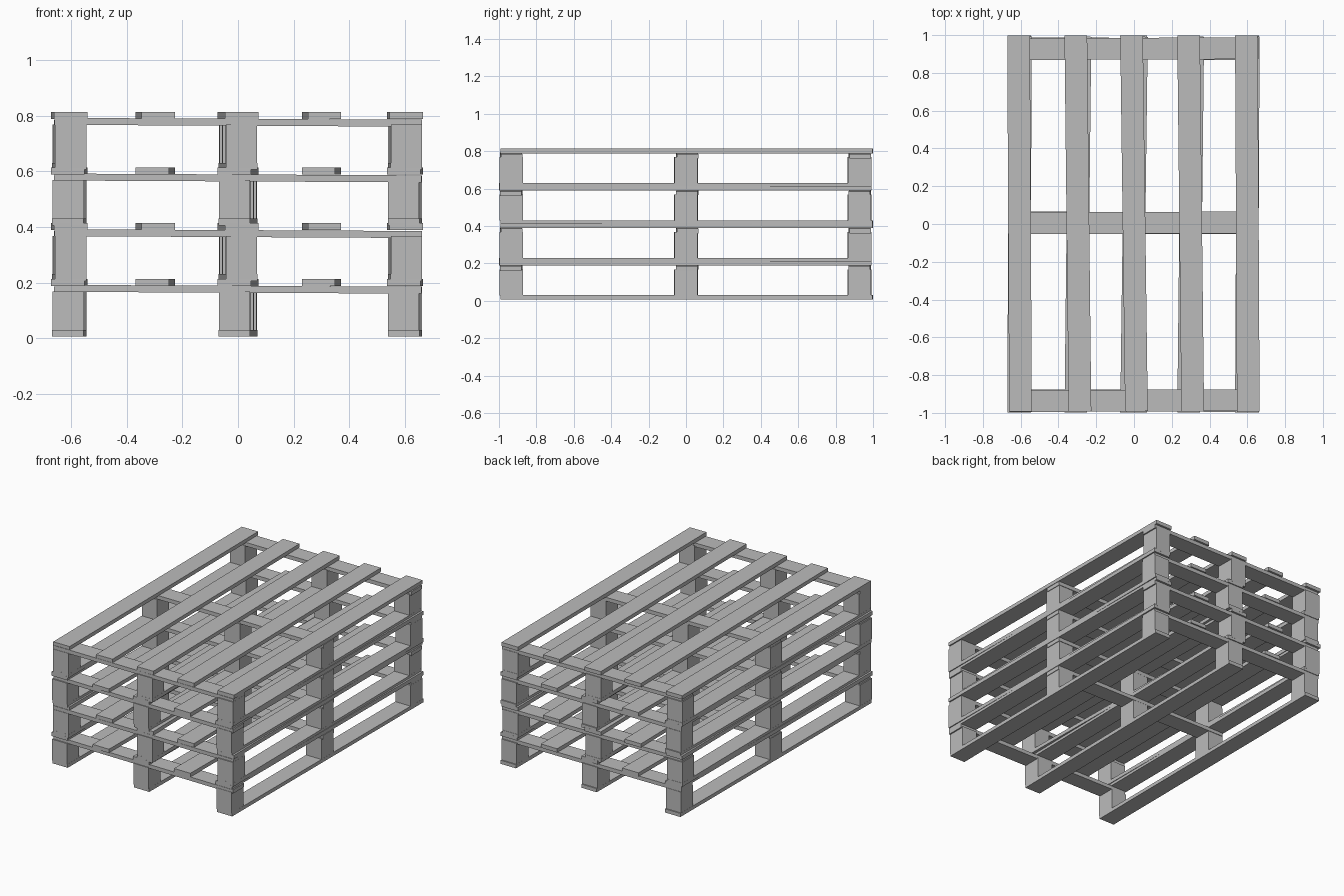
import bpy
from math import atan2
from mathutils import Matrix, Vector

cube = bpy.data.objects.get("Cube")
if cube:
    bpy.data.objects.remove(cube, do_unlink=True)

wood = bpy.data.materials.new("grey_wood")
wood.use_nodes = True
GREY = (0.5, 0.5, 0.5, 1)
wood.diffuse_color = GREY
wood.node_tree.nodes["Principled BSDF"].inputs["Base Color"].default_value = GREY


def box(name, centre, size, turn=0.0, tilt=0.0):
    """Plank or block, turned about z and tilted about y."""
    bpy.ops.mesh.primitive_cube_add(size=1)
    ob = bpy.context.object
    ob.name = name
    ob.data.transform(Matrix.Translation(Vector(centre))
                      @ Matrix.Rotation(turn, 4, "Z")
                      @ Matrix.Rotation(tilt, 4, "Y")
                      @ Matrix.Diagonal((*size, 1)))
    ob.data.materials.append(wood)


PITCH = 0.2
# Lengthwise lines: name, x at mid length, sideways drift from back to front
LINES = [("left", 0.6, 0.005), ("inner_left", 0.3, 0.011), ("middle", 0, 0.013),
         ("inner_right", -0.297, 0.011), ("right", -0.606, 0.005)]
# Crosswise rows: name, y centre, block depth
ROWS = [("front", -0.935, 0.125), ("centre", 0, 0.125), ("back", 0.928, 0.125)]


def pallet(level):
    z = level * PITCH
    flip = 1 if level % 2 else -1      # alternate pallets are turned end for end
    tag = f"pallet_{level + 1}"

    for side, x, drift in LINES:
        turn = flip * atan2(drift, 1)
        # deck board
        box(f"{tag}_{side}_deck_board", (x, 0.003 * flip, z + 0.201),
            (0.12, 1.99, 0.025), turn)
        if side.startswith("inner"):
            continue
        # bottom runner
        box(f"{tag}_{side}_runner", (x, -0.003 * flip, z + 0.018),
            (0.113, 1.99, 0.024), turn)
        # spacer blocks
        for row, y, depth in ROWS:
            box(f"{tag}_{side}_{row}_block", (x - y * drift * flip, y, z + 0.098),
                (0.112, depth, 0.14), turn)

    # cross boards
    for row, y, depth in ROWS:
        box(f"{tag}_{row}_cross_board", (0, y + (0.006 if row == "centre" else 0), z + 0.176),
            (1.32, 0.115, 0.025), flip * 0.004, 0.005)


for level in range(4):
    pallet(level)
